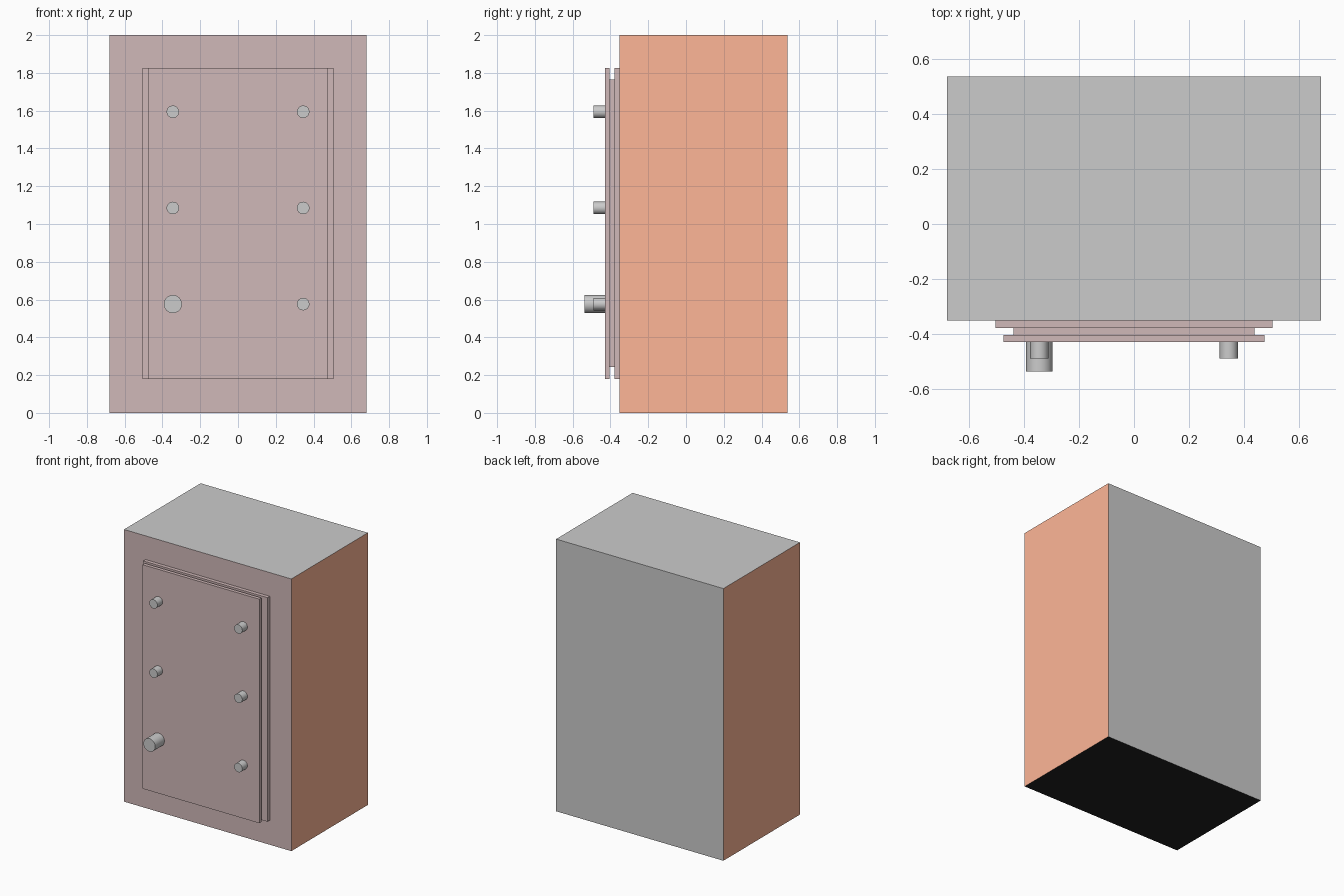
import bpy
import math

if "Cube" in bpy.data.objects:
    bpy.data.objects.remove(bpy.data.objects["Cube"])


def material(name, rgb):
    m = bpy.data.materials.new(name)
    m.diffuse_color = (*rgb, 1.0)
    m.use_nodes = True
    m.node_tree.nodes["Principled BSDF"].inputs["Base Color"].default_value = m.diffuse_color
    return m


grey = material("grey", (0.8, 0.8, 0.8))
mauve = material("mauve", (0.63, 0.48, 0.48))
orange = material("orange", (1.0, 0.47, 0.31))
black = material("black", (0.015, 0.015, 0.015))


def box(name, half_x, y0, y1, z0, z1, mats):
    bpy.ops.mesh.primitive_cube_add(size=1, location=(0, (y0 + y1) / 2, (z0 + z1) / 2))
    ob = bpy.context.object
    ob.name = name
    ob.scale = (half_x * 2, y1 - y0, z1 - z0)
    bpy.ops.object.transform_apply(location=False, rotation=False, scale=True)
    for m in mats:
        ob.data.materials.append(m)
    return ob


def peg(name, x, z, radius, y_tip):
    depth = FRONT - y_tip
    bpy.ops.mesh.primitive_cylinder_add(vertices=32, radius=radius, depth=depth,
                                        location=(x, FRONT - depth / 2, z),
                                        rotation=(math.pi / 2, 0, 0))
    bpy.context.object.name = name
    bpy.ops.object.shade_smooth_by_angle()


# Cabinet body: mauve front, orange sides, dark underside, grey elsewhere
body = box("cabinet_body", 0.68, -0.352, 0.537, 0, 2, [grey, mauve, orange, black])
for face in body.data.polygons:
    n = face.normal
    if n.y < -0.5:
        face.material_index = 1
    elif abs(n.x) > 0.5:
        face.material_index = 2
    elif n.z < -0.5:
        face.material_index = 3

# Stepped door: frame plate, recessed core, front panel
FRONT = -0.43
box("door_frame", 0.505, -0.379, -0.352, 0.18, 1.826, [mauve])
box("door_core", 0.438, -0.404, -0.379, 0.242, 1.764, [mauve])
box("door_panel", 0.475, FRONT, -0.404, 0.18, 1.826, [mauve])

# Pegs in two columns; the lower left one is a larger knob
for side, x in (("left", -0.345), ("right", 0.345)):
    for row, z in (("lower", 0.576), ("middle", 1.085), ("upper", 1.594)):
        if (side, row) == ("left", "lower"):
            peg("door_knob", x, z, 0.048, -0.537)
        else:
            peg(f"{row}_{side}_peg", x, z, 0.033, -0.49)
